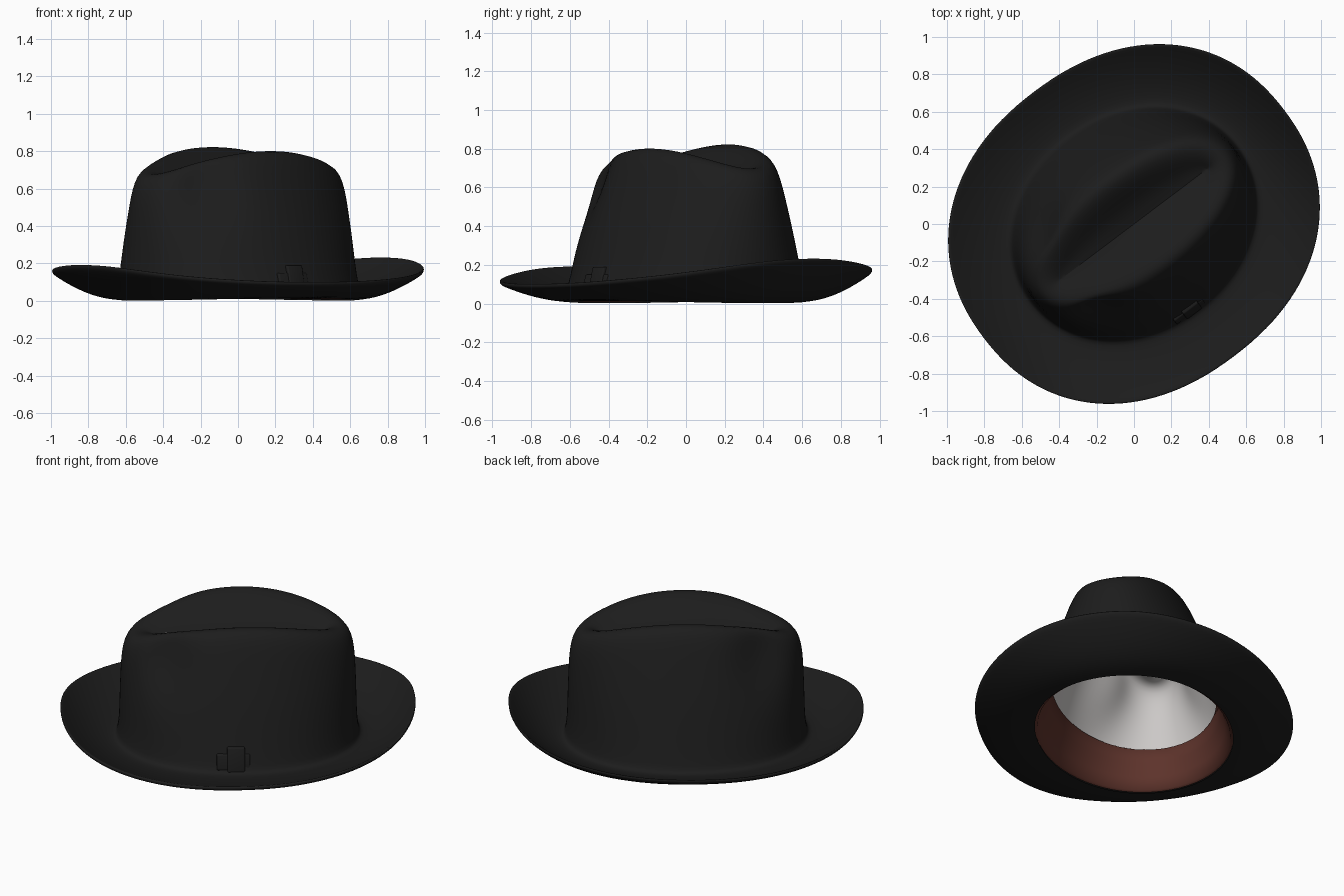
import bpy, bmesh, math

if "Cube" in bpy.data.objects:
    bpy.data.objects.remove(bpy.data.objects["Cube"])

N = 64
AXIS = math.radians(37)      # long axis of the hat in plan


def material(name, rgb):
    m = bpy.data.materials.new(name)
    m.diffuse_color = (*rgb, 1)
    m.use_nodes = True
    m.node_tree.nodes["Principled BSDF"].inputs["Base Color"].default_value = m.diffuse_color
    return m


BLACK = material("black_felt", (0.012, 0.012, 0.012))
BROWN = material("brown_leather", (0.11, 0.033, 0.024))
SILVER = material("pale_lining", (0.60, 0.58, 0.57))


def turn(u, v, z):
    c, s = math.cos(AXIS), math.sin(AXIS)
    return (u * c - v * s, u * s + v * c, z)


def power(x, p):
    return math.copysign(abs(x) ** (2 / p), x)


def ring(a, b, zf, p=2.05, pinch=0.0):
    """Superellipse loop; zf gives the height at each angle."""
    pts = []
    for i in range(N):
        t = 2 * math.pi * i / N
        u, v = a * power(math.cos(t), p), b * power(math.sin(t), p)
        v *= 1 - pinch * math.exp(-((u + 0.43) / 0.14) ** 2)
        pts.append(turn(u, v, zf(t)))
    return pts


def finish(name, bm, mat):
    me = bpy.data.meshes.new(name)
    bm.to_mesh(me)
    bm.free()
    me.materials.append(mat)
    for f in me.polygons:
        f.use_smooth = True
    ob = bpy.data.objects.new(name, me)
    bpy.context.collection.objects.link(ob)
    return ob


def loft(name, rings, mat, flip=False, subdiv=1):
    bm = bmesh.new()
    rows = [[bm.verts.new(p) for p in r] for r in rings]
    for r0, r1 in zip(rows, rows[1:]):
        for j in range(N):
            k = (j + 1) % N
            q = (r0[j], r0[k], r1[k], r1[j])
            bm.faces.new(q[::-1] if flip else q)
    bmesh.ops.remove_doubles(bm, verts=bm.verts, dist=0.0005)
    ob = finish(name, bm, mat)
    if subdiv:
        s = ob.modifiers.new("smooth", "SUBSURF")
        s.levels = s.render_levels = subdiv


# Height rules around the hat
def rim_z(t):
    c, s = math.cos(t), math.sin(t)
    return 0.133 + 0.03 * math.cos(2 * t) + 0.02 * c + 0.022 * s + 0.03 * c ** 8


def base_z(t):
    return 0.002 + 0.012 * math.sin(t) ** 2


def crest_z(t):
    return 0.69 + 0.01 * math.cos(t) + 0.128 * math.sin(t) ** 2 + 0.011 * math.sin(t)


def brim_ring(w, lift):
    def z(t):
        return base_z(t) + (rim_z(t) - base_z(t)) * w ** 1.9 + lift
    return ring(0.675 + 0.333 * w, 0.555 + 0.331 * w, z, 2.07 + 0.13 * w)


def crown_rings(inset=0.0):
    """Tapering wall, rounded crest, then the lengthwise crease."""
    out = []
    wall = [(0.676, 0.538, 0.20, 0), (0.674, 0.498, 0.36, 0),
            (0.671, 0.456, 0.52, 0.04), (0.667, 0.414, 0.66, 0.13),
            (0.662, 0.374, 0.79, 0.22), (0.648, 0.338, 0.90, 0.22),
            (0.621, 0.302, 0.975, 0.17), (0.578, 0.258, 1.0, 0.1)]
    for a, b, f, pinch in wall:
        out.append(ring(a - inset, b - inset,
                        lambda t, f=f: f * crest_z(t) - inset, 2.05, pinch))
    for a, b, w in [(0.54, 0.205, 0.88), (0.515, 0.145, 0.58),
                    (0.495, 0.08, 0.24), (0.485, 0.0, 0.06)]:
        out.append(ring(a - inset, max(b - inset, 0),
                        lambda t, w=w: 0.66 + (crest_z(t) - 0.66) * w - inset, 1.9, 0.1))
    return out


# Felt body: underside of brim, rim, top of brim, crown
ws = [0, 0.2, 0.4, 0.6, 0.8, 0.93, 1.0]
body = [brim_ring(w, 0) for w in ws]
body += [brim_ring(1.008, 0.012)]
body += [brim_ring(w, 0.024) for w in reversed(ws[1:])]
body += [ring(0.695, 0.580, lambda t: base_z(t) + 0.030),
         ring(0.686, 0.567, lambda t: base_z(t) + 0.060)]
body += crown_rings()
loft("felt_body", body, BLACK)

# Lining inside the crown
loft("lining", crown_rings(0.02), SILVER, flip=True)

# Leather sweatband inside the opening
sweat = [(0.676, 0.556, 0.006), (0.660, 0.538, 0.012), (0.647, 0.507, 0.09),
         (0.639, 0.480, 0.18), (0.633, 0.455, 0.26), (0.643, 0.462, 0.266)]
loft("sweatband", [ring(a, b, lambda t, z=z: z + base_z(t)) for a, b, z in sweat],
     BROWN, flip=True, subdiv=0)


# Flat felt bow on the side of the crown
def bow_part(name, u0, u1, z0, z1, thick):
    bm = bmesh.new()
    vs = []
    for z in (z0, z1):
        face = 0.578 - 0.24 * z
        for u, d in ((u0, -0.03), (u1, -0.03), (u1, thick), (u0, thick)):
            vs.append(bm.verts.new(turn(u, -(face + d), z)))
    for q in ((0, 1, 2, 3), (4, 5, 6, 7), (0, 1, 5, 4), (1, 2, 6, 5), (2, 3, 7, 6), (3, 0, 4, 7)):
        bm.faces.new([vs[i] for i in q])
    bmesh.ops.recalc_face_normals(bm, faces=bm.faces)
    ob = finish(name, bm, BLACK)
    bev = ob.modifiers.new("soft", "BEVEL")
    bev.width, bev.segments = 0.008, 3


bow_part("bow_loops", -0.14, 0.05, 0.06, 0.15, 0.006)
bow_part("bow_knot", -0.08, 0.02, 0.05, 0.19, 0.014)
